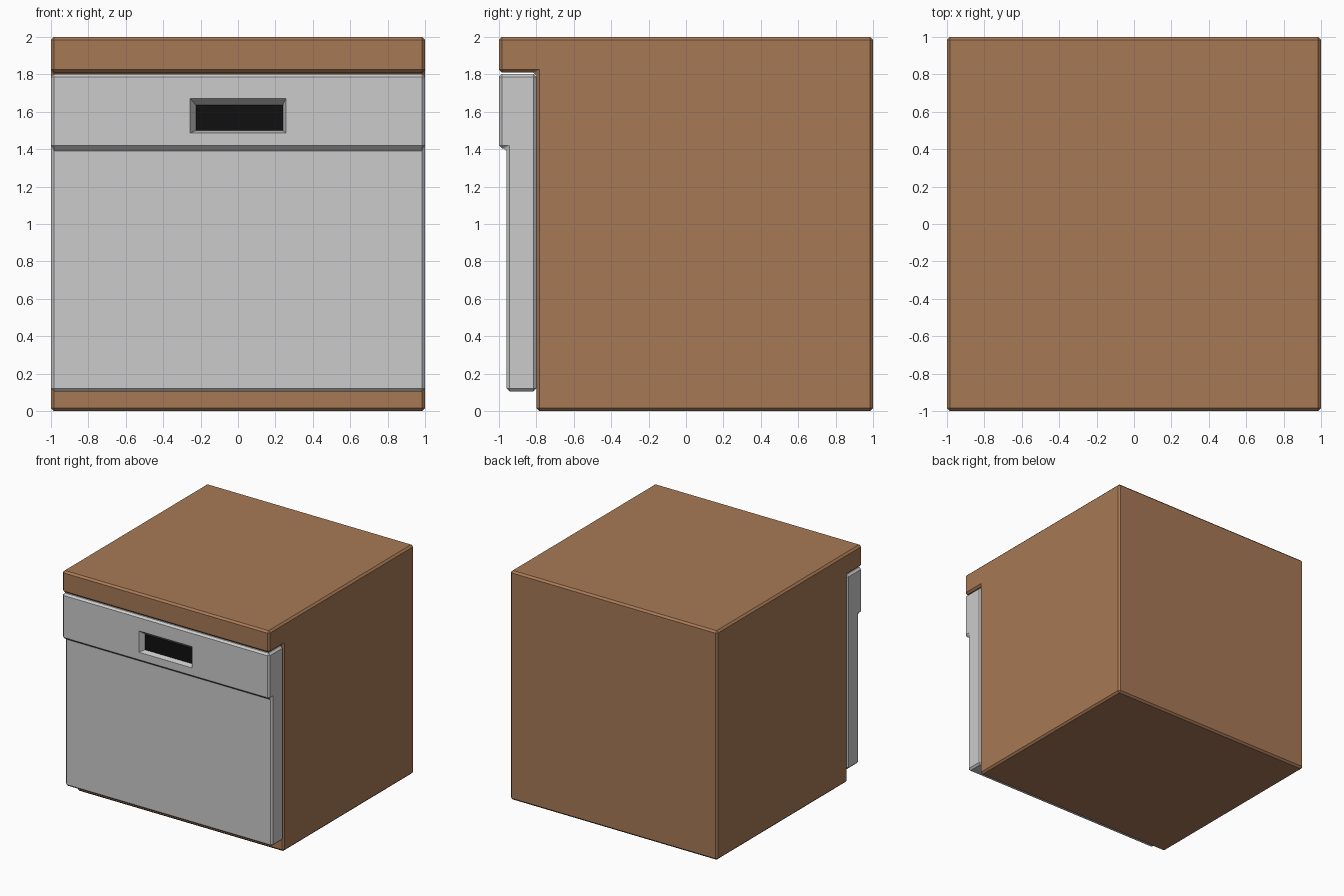
import bpy, bmesh

if "Cube" in bpy.data.objects:
    bpy.data.objects.remove(bpy.data.objects["Cube"])


def paint(obj, name, color):
    mat = bpy.data.materials.new(name)
    mat.diffuse_color = (*color, 1)
    mat.use_nodes = True
    mat.node_tree.nodes["Principled BSDF"].inputs["Base Color"].default_value = mat.diffuse_color
    obj.data.materials.append(mat)


def make_object(name, bm):
    bmesh.ops.recalc_face_normals(bm, faces=bm.faces)
    mesh = bpy.data.meshes.new(name)
    bm.to_mesh(mesh)
    bm.free()
    obj = bpy.data.objects.new(name, mesh)
    bpy.context.collection.objects.link(obj)
    return obj


def side_profile(name, points, bevel=0.016):
    """Extrude a (y, z) outline across the full width and chamfer its edges."""
    bm = bmesh.new()
    face = bm.faces.new([bm.verts.new((-1, y, z)) for y, z in points])
    new = bmesh.ops.extrude_face_region(bm, geom=[face])["geom"]
    verts = [v for v in new if isinstance(v, bmesh.types.BMVert)]
    bmesh.ops.translate(bm, verts=verts, vec=(2, 0, 0))
    obj = make_object(name, bm)
    mod = obj.modifiers.new("chamfer", 'BEVEL')
    mod.width = bevel
    mod.segments = 1
    mod.limit_method = 'ANGLE'
    return obj


def funnel(name, rings):
    """Loft closed rectangles given as (y, x0, x1, z0, z1)."""
    bm = bmesh.new()
    loops = [[bm.verts.new(p) for p in ((x0, y, z0), (x1, y, z0), (x1, y, z1), (x0, y, z1))]
             for y, x0, x1, z0, z1 in rings]
    bm.faces.new(loops[0])
    bm.faces.new(loops[-1])
    for a, b in zip(loops, loops[1:]):
        for i in range(4):
            j = (i + 1) % 4
            bm.faces.new((a[i], a[j], b[j], b[i]))
    return make_object(name, bm)


# Wooden cabinet with an overhanging top
cabinet = side_profile("cabinet", [(-0.8, 0), (1, 0), (1, 2), (-1, 2), (-1, 1.81), (-0.8, 1.81)])
paint(cabinet, "brown wood", (0.386, 0.19, 0.09))

# Metal door with a thicker control strip at the top
door = side_profile("door", [(-0.8, 0.105), (-0.8, 1.803), (-1, 1.803),
                             (-1, 1.405), (-0.96, 1.405), (-0.96, 0.105)])

# Recessed handle slot
outer = (-0.256, 0.256, 1.486, 1.672)
inner = (-0.225, 0.24, 1.50, 1.635)
cutter = funnel("slot_cutter", [(-1.05, *outer), (-1.0, *outer), (-0.955, *inner)])
cutter.hide_render = True
cutter.hide_viewport = True
cut = door.modifiers.new("slot", 'BOOLEAN')
cut.operation = 'DIFFERENCE'
cut.solver = 'EXACT'
cut.object = cutter

# Black back of the slot
slot_back = funnel("slot_back", [(-0.96, *inner), (-0.95, *inner)])
paint(slot_back, "black", (0.005, 0.005, 0.005))
